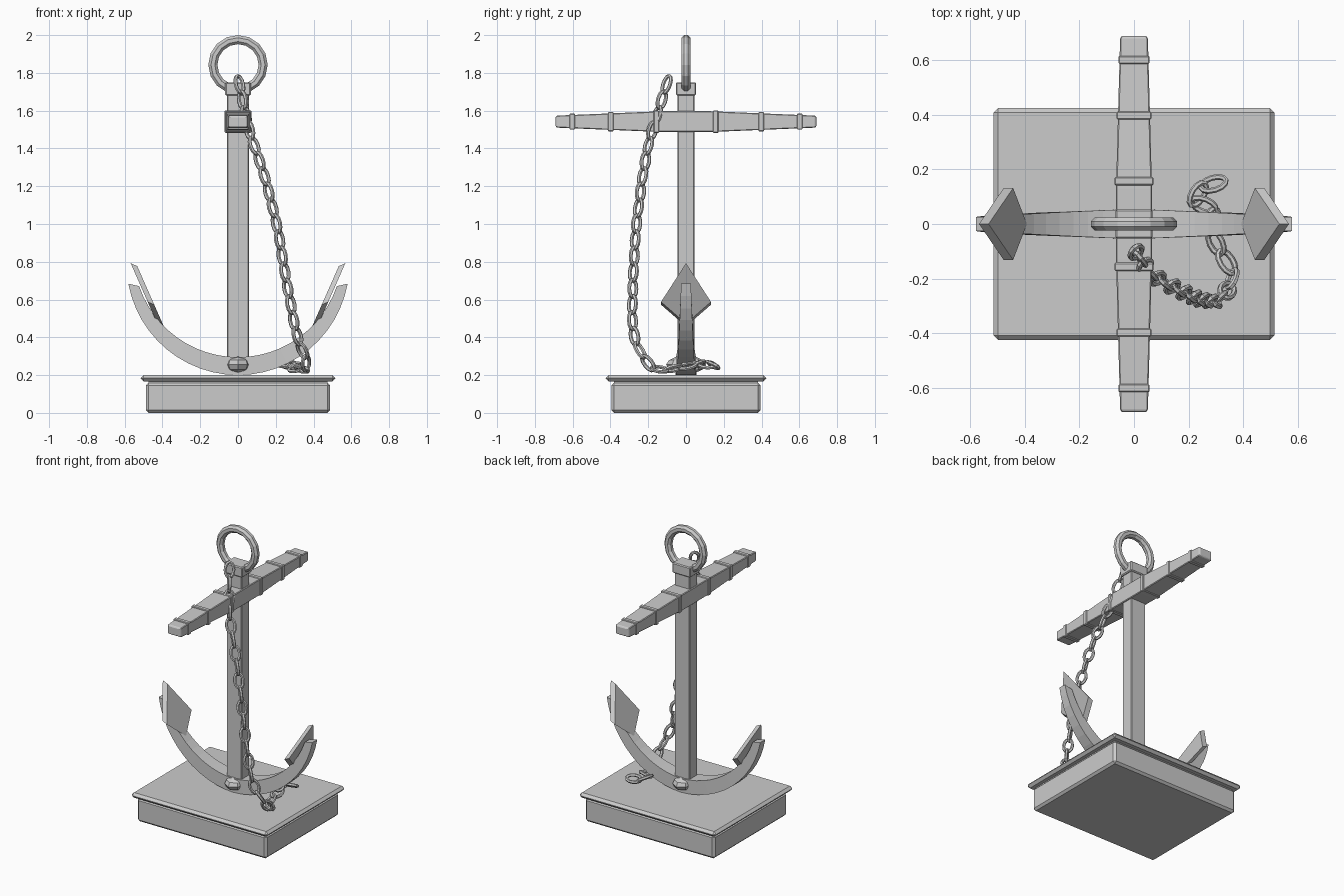
import bpy, bmesh
from math import sin, cos, pi, sqrt
from mathutils import Vector, Matrix

cube = bpy.data.objects.get("Cube")
if cube:
    bpy.data.objects.remove(cube)

grey = bpy.data.materials.new("light_grey")
grey.use_nodes = True
grey.diffuse_color = (0.6, 0.6, 0.6, 1)
grey.node_tree.nodes["Principled BSDF"].inputs["Base Color"].default_value = (0.6, 0.6, 0.6, 1)


def finish(name, bm, bevel=0):
    bmesh.ops.recalc_face_normals(bm, faces=bm.faces)
    mesh = bpy.data.meshes.new(name)
    bm.to_mesh(mesh)
    bm.free()
    mesh.materials.append(grey)
    obj = bpy.data.objects.new(name, mesh)
    bpy.context.collection.objects.link(obj)
    if bevel:
        mod = obj.modifiers.new("bevel", 'BEVEL')
        mod.width, mod.segments = bevel, 1
    return obj


def box(name, half_x, half_y, z0, z1, y=0, bevel=0):
    bm = bmesh.new()
    place = Matrix.Translation((0, y, (z0 + z1) / 2)) @ Matrix.Diagonal((2 * half_x, 2 * half_y, z1 - z0, 1))
    bmesh.ops.create_cube(bm, size=1, matrix=place)
    return finish(name, bm, bevel)


def loft(name, rings, closed=False, bevel=0):
    """Skin matching rings of points, capped unless the rings form a loop."""
    bm = bmesh.new()
    loops = [[bm.verts.new(p) for p in ring] for ring in rings]
    n = len(loops[0])
    pairs = list(zip(loops, loops[1:]))
    if closed:
        pairs.append((loops[-1], loops[0]))
    else:
        bm.faces.new(loops[0])
        bm.faces.new(loops[-1])
    for a, b in pairs:
        for i in range(n):
            j = (i + 1) % n
            bm.faces.new((a[i], a[j], b[j], b[i]))
    return finish(name, bm, bevel)


def oval_ring(name, rx, rz, tube, segments, sides):
    """Ring standing in the XZ plane."""
    rings = []
    for i in range(segments):
        a = 2 * pi * i / segments
        normal = Vector((cos(a) / rx, 0, sin(a) / rz)).normalized()
        centre = Vector((rx * cos(a), 0, rz * sin(a)))
        rings.append([centre + tube * (normal * cos(b) + Vector((0, sin(b), 0)))
                      for b in [2 * pi * (k + 0.5) / sides for k in range(sides)]])
    return loft(name, rings, closed=True)


# Plinth
box("plinth_body", 0.488, 0.395, 0.0, 0.16, bevel=0.014)
box("plinth_neck", 0.475, 0.382, 0.15, 0.175)
box("plinth_top", 0.515, 0.425, 0.165, 0.2, bevel=0.016)

# Shank with its head block and ring
box("shank", 0.057, 0.044, 0.24, 1.72, bevel=0.005)
box("shank_head", 0.068, 0.053, 1.68, 1.75, bevel=0.006)
ring = oval_ring("top_ring", 0.133, 0.133, 0.026, 16, 8)
ring.location.z = 1.843

# Tapered stock and its bands
STOCK_Z = 1.542


def stock_ring(y, hx, hz):
    return [(sx * hx, y, STOCK_Z + sz * hz) for sx, sz in ((-1, -1), (1, -1), (1, 1), (-1, 1))]


stations = [(0.13, 0.066, 0.055), (0.68, 0.051, 0.032), (0.69, 0.046, 0.027)]
loft("stock", [stock_ring(-y, hx, hz) for y, hx, hz in reversed(stations)]
     + [stock_ring(*s) for s in stations], bevel=0.004)
for side, label in ((-1, "front"), (1, "back")):
    for y, hx, hz in ((0.157, 0.071, 0.059), (0.398, 0.064, 0.051), (0.602, 0.057, 0.042)):
        box(label + "_stock_band", hx, hz and 0.015, STOCK_Z - hz, STOCK_Z + hz, y=side * y, bevel=0.004)

# Curved arms, thick in the middle and thin at the tips
arm = []
STEPS = 24
for i in range(STEPS + 1):
    t = 2 * i / STEPS - 1
    outer, inner = t * 1.39, t * 1.246
    half = 0.055 - 0.029 * abs(t)
    xo, zo = 0.59 * sin(outer), 0.79 - 0.59 * cos(outer)
    xi, zi = 0.552 * sin(inner), 0.847 - 0.552 * cos(inner)
    arm.append([(xo, -half, zo), (xo, half, zo), (xi, half, zi), (xi, -half, zi)])
loft("arms", arm)

# Boss through the crown
bm = bmesh.new()
bmesh.ops.create_uvsphere(bm, u_segments=8, v_segments=6, radius=1,
                          matrix=Matrix.Translation((0, 0, 0.255)) @ Matrix.Diagonal((0.07, 0.105, 0.048, 1)))
finish("crown_boss", bm)

# Kite-shaped flukes
for side, label in ((-1, "right"), (1, "left")):
    top, foot = Vector((0.551, 0, 0.785)), Vector((0.41, 0, 0.465))
    wide = top.lerp(foot, 0.64)
    kite = [top, wide + Vector((0, 0.132, 0)), foot, wide - Vector((0, 0.132, 0))]
    normal = Vector((0.32, 0, 0.14)).normalized() * 0.019
    loft(label + "_fluke", [[((p + s * normal).x * side, p.y, (p + s * normal).z) for p in kite]
                            for s in (-1, 1)])

# Chain path from the ring down to the plinth
path = [Vector(p) for p in (
    (0.0, -0.09, 1.78), (0.03, -0.14, 1.62), (0.07, -0.19, 1.46), (0.14, -0.23, 1.26),
    (0.21, -0.265, 0.98), (0.25, -0.28, 0.73), (0.29, -0.285, 0.52), (0.31, -0.28, 0.4),
    (0.35, -0.24, 0.32), (0.37, -0.19, 0.235), (0.34, -0.13, 0.225), (0.28, -0.06, 0.235),
    (0.295, 0.06, 0.26), (0.2, 0.09, 0.26), (0.25, 0.135, 0.25), (0.37, 0.17, 0.25))]
PITCH = 0.087


def walk(distance):
    for a, b in zip(path, path[1:]):
        length = (b - a).length
        if distance <= length:
            return a.lerp(b, distance / length)
        distance -= length
    return path[-1]


total = sum((b - a).length for a, b in zip(path, path[1:]))
count = int(total / PITCH)
first = oval_ring("chain_link", 0.027, 0.048, 0.0105, 12, 6)
for i in range(count):
    link = first if i == 0 else first.copy()
    if i:
        bpy.context.collection.objects.link(link)
    start, end = walk(i * PITCH), walk((i + 1) * PITCH)
    along = (end - start).normalized()
    lying = abs(along.z) < 0.5
    roll = pi / 4 if i % 2 else -pi / 4
    if lying:
        roll *= 0.7
    # Build a frame whose Z axis follows the path
    guide = Vector((0, 0, 1)) if lying else Vector((0, 1, 0))
    across = guide.cross(along).normalized()
    frame = Matrix((across, along.cross(across), along)).transposed().to_4x4()
    link.matrix_world = Matrix.Translation((start + end) / 2) @ frame @ Matrix.Rotation(roll, 4, 'Z')
